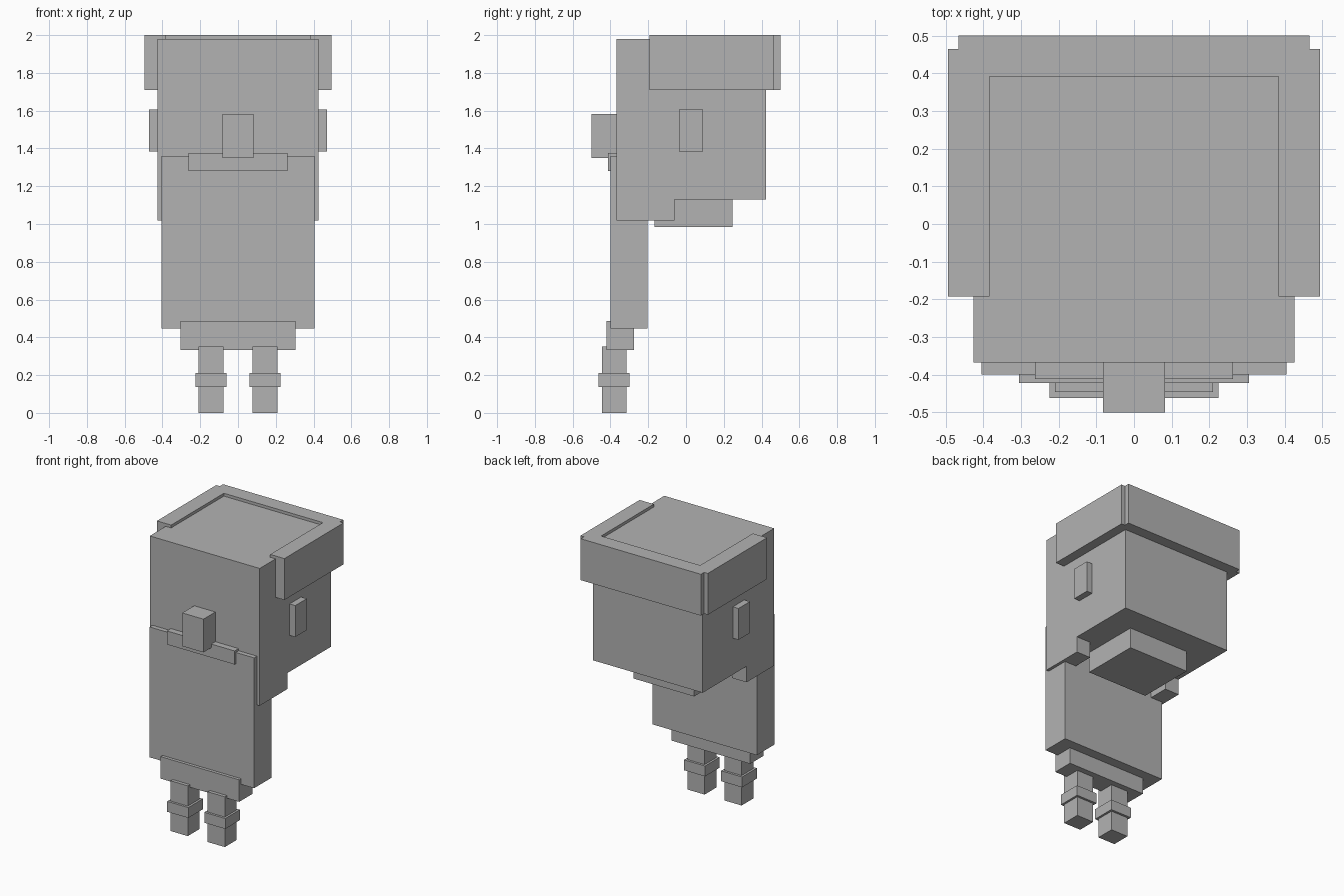
import bpy
import bmesh
from mathutils import Matrix, Vector

cube = bpy.data.objects.get("Cube")
if cube:
    bpy.data.objects.remove(cube, do_unlink=True)

# Single plain grey material
GREY = (0.45, 0.45, 0.45, 1)
grey = bpy.data.materials.new("plain grey")
grey.use_nodes = True
grey.diffuse_color = GREY
grey.node_tree.nodes["Principled BSDF"].inputs["Base Color"].default_value = GREY


def box(name, x, y, z):
    """Box spanning the given (low, high) ranges."""
    low, high = (Vector(c) for c in zip(x, y, z))
    bm = bmesh.new()
    place = Matrix.Translation((low + high) / 2) @ Matrix.Diagonal((*(high - low), 1))
    bmesh.ops.create_cube(bm, size=1, matrix=place)
    mesh = bpy.data.meshes.new(name)
    bm.to_mesh(mesh)
    bm.free()
    mesh.materials.append(grey)
    obj = bpy.data.objects.new(name, mesh)
    bpy.context.collection.objects.link(obj)
    return obj


def centred(name, half, y, z):
    return box(name, (-half, half), y, z)


def pair(name, x, y, z):
    box("left_" + name, x, y, z)
    box("right_" + name, (-x[1], -x[0]), y, z)


# Head with cheeks, face and chin block
centred("head", 0.426, (-0.368, 0.423), (1.13, 1.98))
pair("cheek", (0.315, 0.426), (-0.368, -0.062), (1.018, 1.13))
centred("chin", 0.235, (-0.168, 0.245), (0.985, 1.13))
centred("nose", 0.082, (-0.5, -0.36), (1.35, 1.583))
centred("mouth", 0.263, (-0.412, -0.36), (1.28, 1.375))
pair("ear", (0.42, 0.47), (-0.037, 0.09), (1.385, 1.605))

# Raised band around the sides and back of the head
pair("band_side", (0.384, 0.494), (-0.192, 0.464), (1.71, 2.0))
centred("band_back", 0.466, (0.392, 0.5), (1.71, 2.0))

# Body and hips
centred("torso", 0.405, (-0.4, -0.205), (0.447, 1.36))
centred("hips", 0.305, (-0.422, -0.275), (0.333, 0.487))

# Legs with ankle cuffs
pair("leg", (0.077, 0.21), (-0.446, -0.316), (0.0, 0.352))
pair("ankle_cuff", (0.062, 0.225), (-0.462, -0.3), (0.137, 0.21))
